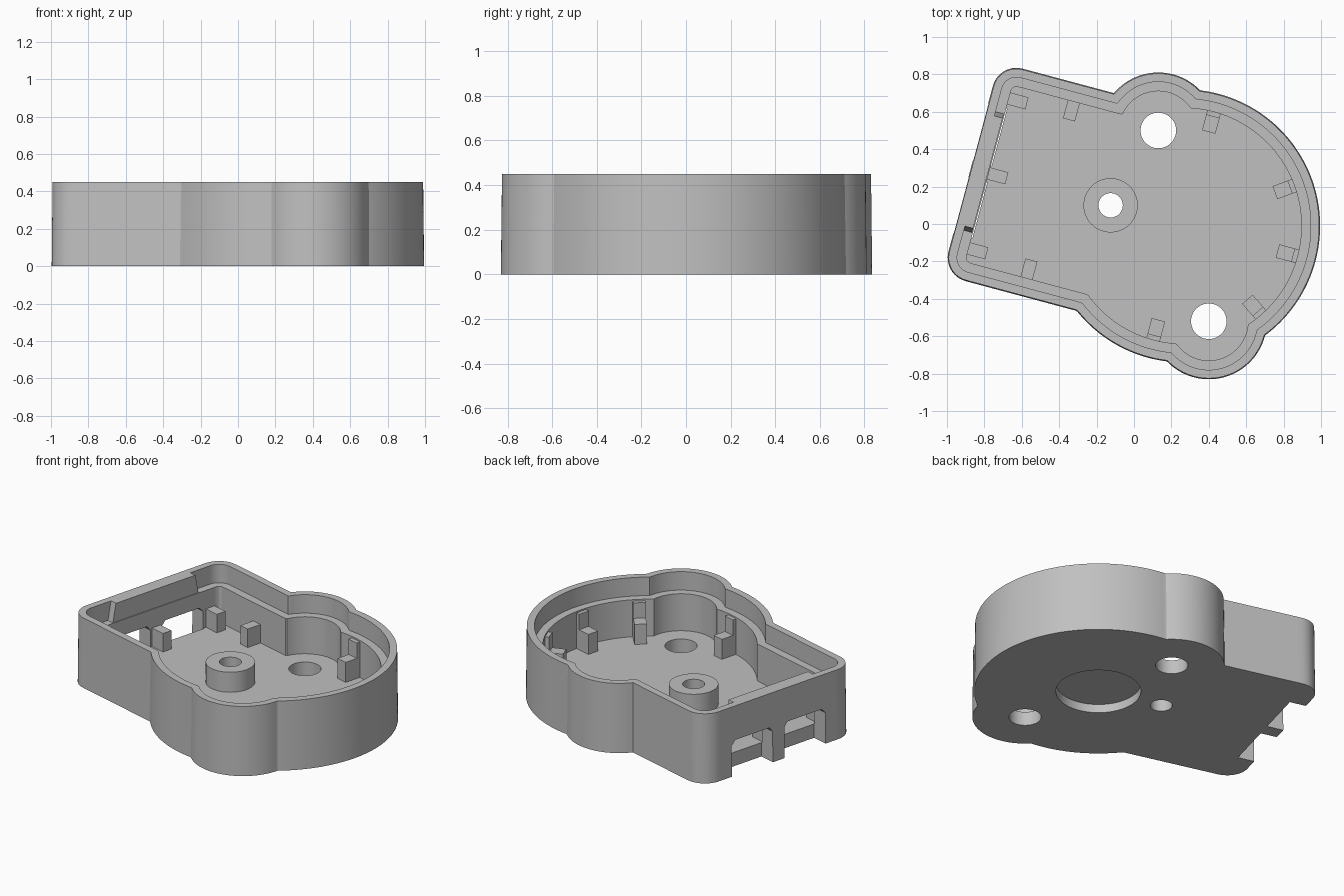
import bpy, bmesh
from math import radians, degrees, sin, cos, pi, hypot
from mathutils import Vector

cube = bpy.data.objects.get("Cube")
if cube:
    bpy.data.objects.remove(cube)

grey = bpy.data.materials.new("plain grey")
grey.use_nodes = True
grey.diffuse_color = (0.53, 0.53, 0.53, 1)
grey.node_tree.nodes["Principled BSDF"].inputs["Base Color"].default_value = grey.diffuse_color

TILT = radians(-15)
CENTRE = Vector((0.265, -0.01))
EARS = [Vector((0.13, 0.5)), Vector((0.4, -0.52))]
HUB = Vector((-0.125, 0.1))
MID = 0.06           # middle of the box end, measured along its width
HEIGHT, LEDGE, FLOOR = 0.45, 0.33, 0.09


def direction(angle):
    return Vector((cos(angle), sin(angle)))


def finish(name, bm):
    bmesh.ops.recalc_face_normals(bm, faces=bm.faces)
    mesh = bpy.data.meshes.new(name)
    bm.to_mesh(mesh)
    bm.free()
    mesh.materials.append(grey)
    obj = bpy.data.objects.new(name, mesh)
    bpy.context.collection.objects.link(obj)
    return obj


def prism(name, points, origin, angle, near, far):
    """Profile of (along, height) points, extruded sideways from near to far."""
    bm = bmesh.new()
    along, across = direction(angle), direction(angle + pi / 2)
    rings = []
    for t in (near, far):
        flat = [origin + along * a + across * t for a, z in points]
        rings.append([bm.verts.new((p.x, p.y, z)) for p, (a, z) in zip(flat, points)])
    for ring in rings:
        bm.faces.new(ring)
    for i in range(len(points)):
        bm.faces.new((rings[0][i - 1], rings[0][i], rings[1][i], rings[1][i - 1]))
    return finish(name, bm)


def cylinder(name, centre, radius, bottom, top):
    bm = bmesh.new()
    bmesh.ops.create_cone(bm, cap_ends=True, segments=64, radius1=radius,
                          radius2=radius, depth=top - bottom)
    bmesh.ops.translate(bm, vec=(centre.x, centre.y, (top + bottom) / 2), verts=bm.verts)
    return finish(name, bm)


def distance(p):
    """Signed distance to the outline: round body, two ears, tilted rounded box."""
    shapes = [(p - CENTRE).length - 0.73] + [(p - e).length - 0.31 for e in EARS]
    u, v = p.dot(direction(TILT)), p.dot(direction(TILT + pi / 2))
    qx, qy = abs(u + 0.31) - 0.61 + 0.13, abs(v - MID) - 0.588 + 0.13
    box = hypot(max(qx, 0), max(qy, 0)) + min(max(qx, qy), 0) - 0.13
    return min(shapes + [box])


def outline(inset, count=480):
    points = []
    for i in range(count):
        ray, low, high = direction(2 * pi * i / count), 0.0, 2.0
        for _ in range(30):
            mid = (low + high) / 2
            if distance(CENTRE + ray * mid) < -inset:
                low = mid
            else:
                high = mid
        points.append(CENTRE + ray * low)
    return points


# Tray body: stepped wall section carried round the outline
bm = bmesh.new()
outlines = {d: outline(d) for d in (0, 0.005, 0.05, 0.1)}
section = [(0, 0), (0.005, HEIGHT), (0.05, HEIGHT), (0.05, LEDGE), (0.1, LEDGE), (0.1, FLOOR)]
rings = [[bm.verts.new((p.x, p.y, z)) for p in outlines[d]] for d, z in section]
for a, b in zip(rings, rings[1:]):
    for i in range(len(a)):
        bm.faces.new((a[i - 1], a[i], b[i], b[i - 1]))
bm.faces.new(rings[0])
bm.faces.new(rings[-1])
body = finish("tray_body", bm)

# Central hub
hub = cylinder("hub", HUB, 0.145, FLOOR - 0.02, 0.22)

# Cutters: screw holes, hub bore, underside recess and cable windows
bore = cylinder("bore_cutter", HUB, 0.065, -0.1, 0.6)
cutters = [bore, cylinder("recess_cutter", CENTRE, 0.25, -0.1, 0.055)]
cutters += [cylinder("screw_cutter", e, 0.095, -0.1, 0.2) for e in EARS]
window = [(0.045, -0.1), (0.36, -0.1), (0.36, 0.2), (0.33, 0.23), (0.07, 0.23), (0.045, 0.2)]
for side in (-1, 1):
    cutters.append(prism("window_cutter", [(MID + side * a, z) for a, z in window],
                         Vector((0, 0)), TILT + pi / 2, 0.815, 1.0))


def cut(obj, tool):
    mod = obj.modifiers.new("cut", "BOOLEAN")
    mod.operation, mod.solver, mod.object = "DIFFERENCE", "EXACT", tool
    bpy.context.view_layer.objects.active = obj
    bpy.ops.object.modifier_apply(modifier=mod.name)


cut(hub, bore)
for tool in cutters:
    cut(body, tool)
for tool in cutters:
    bpy.data.objects.remove(tool)

# Raised key on the window wall, with sloping ends
key = [(MID - 0.33, LEDGE - 0.01), (MID + 0.33, LEDGE - 0.01),
       (MID + 0.305, HEIGHT), (MID - 0.305, HEIGHT)]
prism("wall_key", key, Vector((0, 0)), TILT + pi / 2, 0.825, 0.89)

# Support blocks along the straight walls
U, V = direction(TILT), direction(TILT + pi / 2)
block = [(-0.02, FLOOR - 0.01), (0.1, FLOOR - 0.01), (0.1, 0.21), (-0.02, 0.21)]
places = [(U * -0.82 + V * (MID + s * 0.415), TILT) for s in (-1, 0, 1)]
places += [(U * -0.48 + V * (MID + s * 0.488), TILT - s * pi / 2) for s in (-1, 1)]
for origin, angle in places:
    prism("support_block", block, origin, angle, -0.033, 0.033)

# Stepped supports round the curved wall
step = [(-0.02, FLOOR - 0.01), (0.11, FLOOR - 0.01), (0.11, 0.22), (0.025, 0.22),
        (0.025, LEDGE - 0.01), (-0.02, LEDGE - 0.01)]
for bearing in (75, 20, -15, -49, -105):
    angle = radians(bearing)
    prism("curved_support", step, CENTRE + direction(angle) * 0.63, angle + pi, -0.037, 0.037)

# Smooth curved walls, keep hard edges
for obj in (body, hub):
    bpy.ops.object.select_all(action="DESELECT")
    obj.select_set(True)
    bpy.context.view_layer.objects.active = obj
    bpy.ops.object.shade_smooth_by_angle(angle=radians(25))
